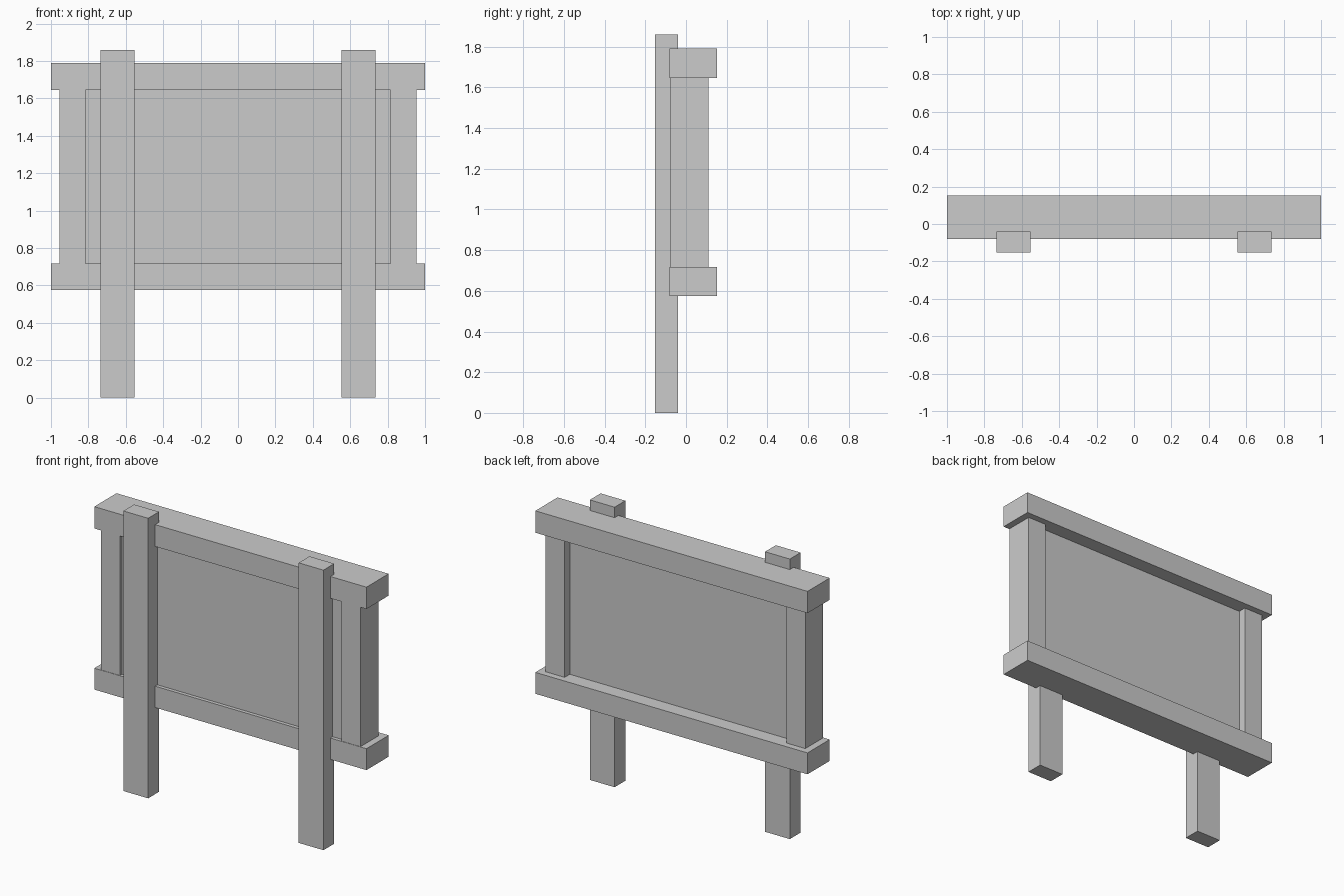
import bpy

if "Cube" in bpy.data.objects:
    bpy.data.objects.remove(bpy.data.objects["Cube"])


def box(name, x, y, z):
    """Box spanning the given (min, max) ranges."""
    bpy.ops.mesh.primitive_cube_add(
        size=1, location=[(r[0] + r[1]) / 2 for r in (x, y, z)])
    ob = bpy.context.object
    ob.name = name
    ob.scale = [r[1] - r[0] for r in (x, y, z)]
    bpy.ops.object.transform_apply(location=False, rotation=False, scale=True)
    return ob


TOP = (1.645, 1.79)
BOTTOM = (0.575, 0.717)
INNER = (BOTTOM[1], TOP[0])

# Horizontal rails
box("top_rail", (-1, 1), (-0.08, 0.153), TOP)
box("bottom_rail", (-1, 1), (-0.08, 0.153), BOTTOM)

# Recessed board
box("board_panel", (-0.815, 0.815), (-0.056, 0.056), INNER)

# Side frame pieces and support posts, one of each per side
for side, s in (("left", -1), ("right", 1)):
    box(side + "_frame_side", sorted((s * 0.815, s * 0.954)), (-0.077, 0.11), INNER)
    box(side + "_post", sorted((s * 0.553, s * 0.735)), (-0.153, -0.04), (0, 1.86))
